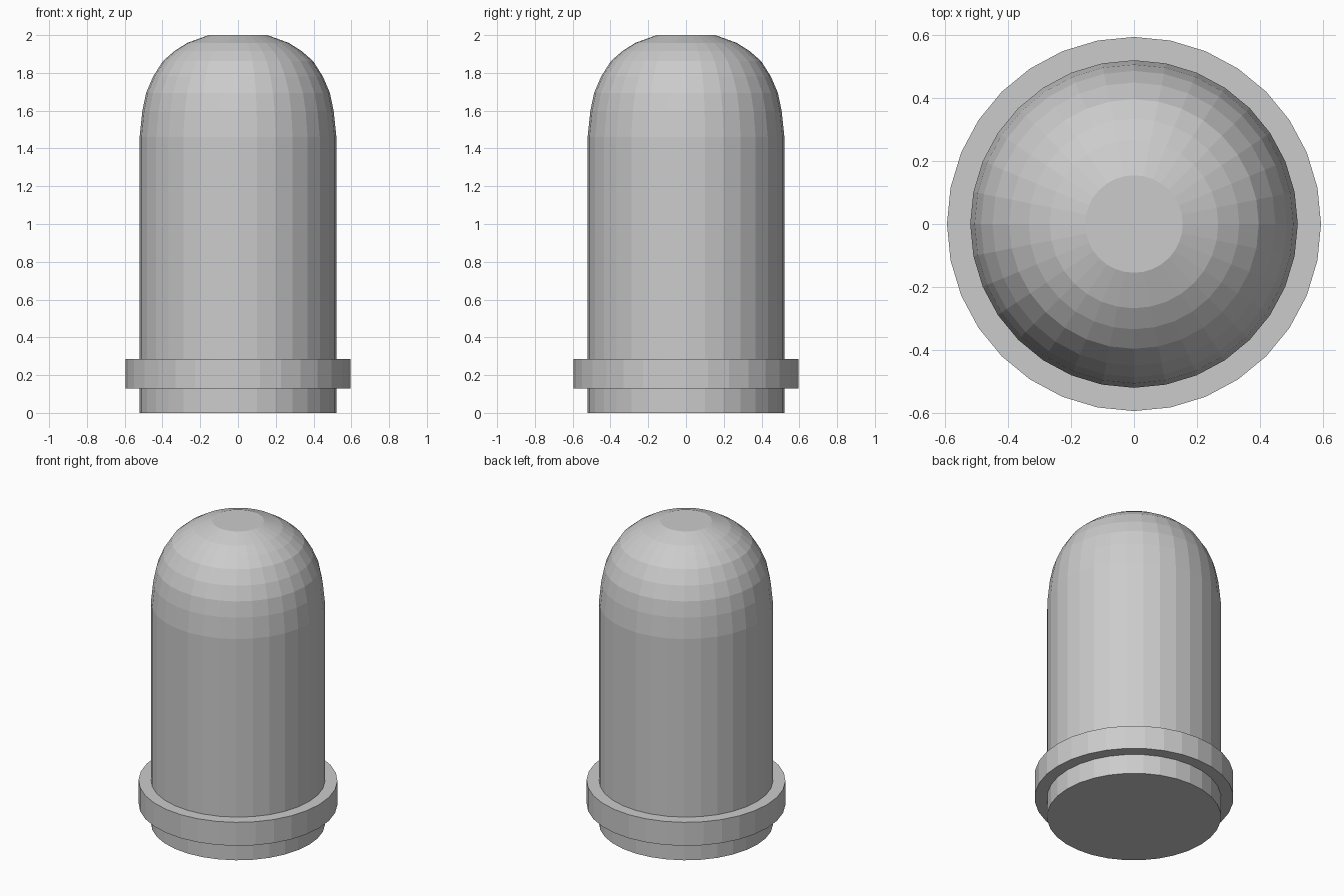
import bpy, bmesh, math

if "Cube" in bpy.data.objects:
    bpy.data.objects.remove(bpy.data.objects["Cube"])

SIDES = 32

def lathe(name, profile):
    """Spin a (radius, z) profile into a capped, flat-shaded solid."""
    bm = bmesh.new()
    rings = []
    for r, z in profile:
        rings.append([bm.verts.new((r * math.cos(2 * math.pi * i / SIDES),
                                    r * math.sin(2 * math.pi * i / SIDES), z))
                      for i in range(SIDES)])
    for low, high in zip(rings, rings[1:]):
        for i in range(SIDES):
            j = (i + 1) % SIDES
            bm.faces.new((low[i], low[j], high[j], high[i]))
    bm.faces.new(rings[0][::-1])
    bm.faces.new(rings[-1])
    mesh = bpy.data.meshes.new(name)
    bm.to_mesh(mesh)
    bm.free()
    obj = bpy.data.objects.new(name, mesh)
    bpy.context.collection.objects.link(obj)
    return obj

# Domed body with a projecting collar near the foot
body_r, collar_r = 0.521, 0.595
foot_and_collar = [(body_r, 0), (body_r, 0.13), (collar_r, 0.13),
                   (collar_r, 0.285), (body_r, 0.285)]
dome = [(body_r, 1.46), (0.507, 1.595), (0.487, 1.693), (0.45, 1.78),
        (0.397, 1.863), (0.335, 1.917), (0.268, 1.959), (0.155, 2.0)]
lathe("domed_body", foot_and_collar + dome)
